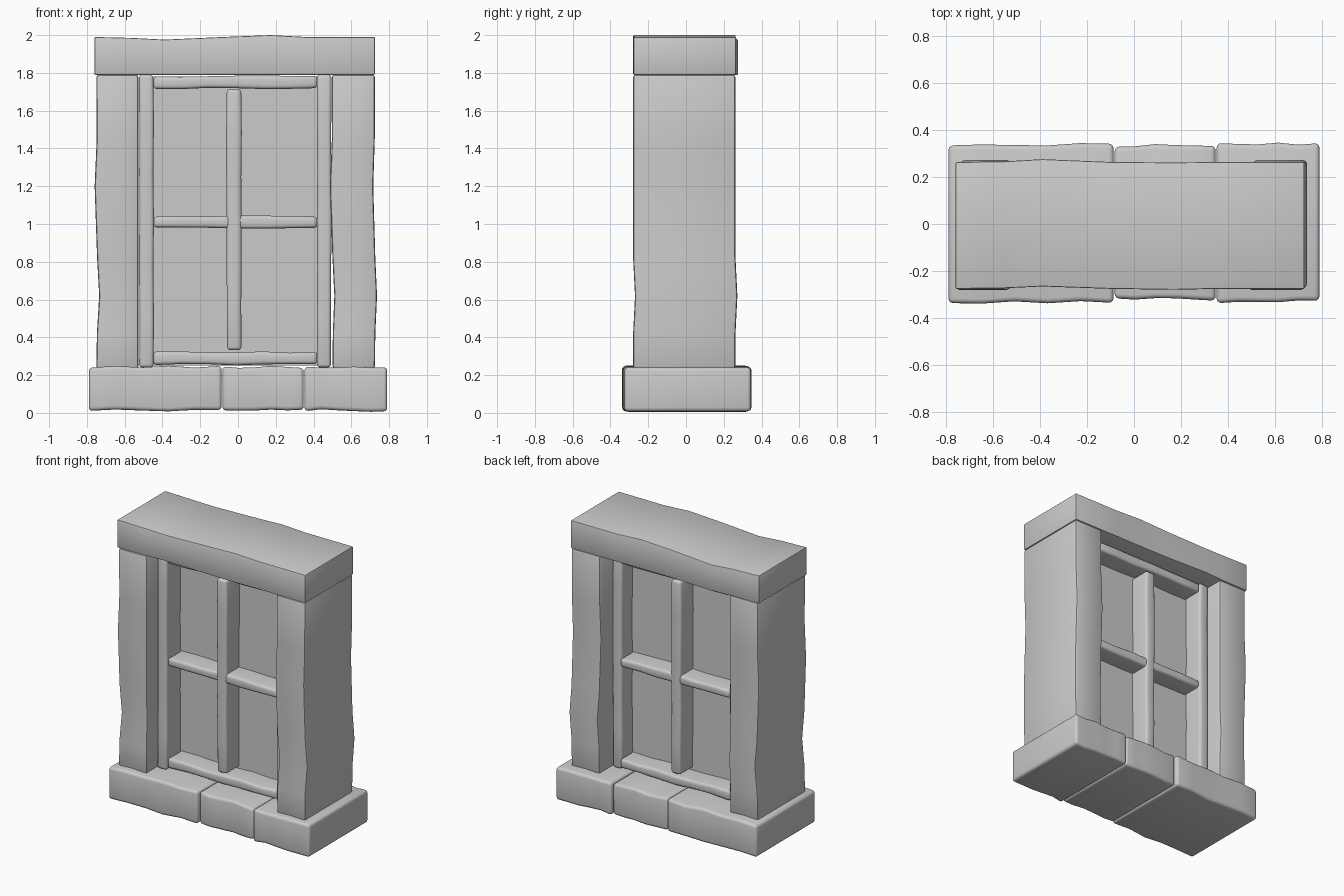
import bpy, bmesh, math, random

if "Cube" in bpy.data.objects:
    bpy.data.objects.remove(bpy.data.objects["Cube"])

random.seed(4)


def loft(name, axis, sections, bevel, segs=2):
    """Box-like beam; each section is (t, u0, u1, v0, v1) along 'x' (u=y, v=z) or 'z' (u=x, v=y)."""
    bm = bmesh.new()
    rings = []
    for t, u0, u1, v0, v1 in sections:
        corners = [(u0, v0), (u1, v0), (u1, v1), (u0, v1)]
        rings.append([bm.verts.new((t, u, v) if axis == 'x' else (u, v, t)) for u, v in corners])
    for a, b in zip(rings, rings[1:]):
        for i in range(4):
            j = (i + 1) % 4
            bm.faces.new((a[i], a[j], b[j], b[i]))
    bm.faces.new(rings[0][::-1])
    bm.faces.new(rings[-1])
    bmesh.ops.recalc_face_normals(bm, faces=bm.faces)
    if bevel:
        hard = [e for e in bm.edges if e.calc_face_angle(0) > math.radians(60)]
        bmesh.ops.bevel(bm, geom=hard, offset=bevel, segments=segs, profile=0.5,
                        affect='EDGES', clamp_overlap=True)
    mesh = bpy.data.meshes.new(name)
    bm.to_mesh(mesh)
    bm.free()
    obj = bpy.data.objects.new(name, mesh)
    bpy.context.collection.objects.link(obj)
    bpy.ops.object.select_all(action='DESELECT')
    obj.select_set(True)
    bpy.context.view_layer.objects.active = obj
    bpy.ops.object.shade_smooth_by_angle(angle=math.radians(40))
    return obj


def wobbly(name, axis, t0, t1, u0, u1, v0, v1, bevel, amount, n=7, segs=3):
    """Straight beam whose sides wander by a small random amount."""
    def j():
        return random.uniform(-amount, amount)
    secs = [(t0 + (t1 - t0) * i / (n - 1), u0 + j(), u1 + j(), v0 + j(), v1 + j())
            for i in range(n)]
    return loft(name, axis, secs, bevel, segs)


# Sill stones
for side, x0, x1, y0, y1 in (("left", -0.79, -0.087, -0.333, 0.34),
                             ("middle", -0.083, 0.348, -0.322, 0.335),
                             ("right", 0.352, 0.79, -0.331, 0.343)):
    wobbly("sill_stone_" + side, 'x', x0, x1, y0, y1, 0.012, 0.244, 0.02, 0.007, 6)

# Side posts: (z, outer x, inner x, depth shift)
left = [(0.235, -0.75, -0.527, 0), (0.42, -0.747, -0.527, 0), (0.62, -0.735, -0.527, 0.01),
        (0.82, -0.746, -0.527, 0), (1.2, -0.759, -0.527, 0), (1.45, -0.748, -0.527, 0),
        (1.79, -0.75, -0.527, 0)]
right = [(0.235, 0.725, 0.5, 0), (0.42, 0.727, 0.502, 0), (0.62, 0.736, 0.51, 0.01),
         (0.82, 0.727, 0.5, 0), (1.2, 0.716, 0.487, 0), (1.45, 0.724, 0.497, 0),
         (1.79, 0.725, 0.497, 0)]
loft("left_post", 'z', [(z, a, b, -0.28 + d, 0.262 + d) for z, a, b, d in left], 0.014)
loft("right_post", 'z', [(z, b, a, -0.28 + d, 0.262 + d) for z, a, b, d in right], 0.014)

# Lintel: (x, front y, back y, top z)
lintel = [(-0.76, -0.276, 0.264, 1.99), (-0.56, -0.274, 0.266, 1.985), (-0.39, -0.266, 0.276, 1.976),
          (-0.1, -0.276, 0.264, 1.989), (0.17, -0.28, 0.262, 2.0), (0.36, -0.276, 0.264, 1.99),
          (0.725, -0.277, 0.264, 1.99)]
loft("lintel", 'x', [(x, f, b, 1.79, t) for x, f, b, t in lintel], 0.006)

# Window frame stiles and rails
wobbly("left_stile", 'z', 0.24, 1.79, -0.522, -0.447, -0.17, 0.15, 0.018, 0.002)
wobbly("right_stile", 'z', 0.24, 1.79, 0.419, 0.494, -0.17, 0.13, 0.018, 0.002)
for name, z0, z1 in (("top_rail", 1.717, 1.783), ("bottom_rail", 0.255, 0.322)):
    wobbly(name, 'x', -0.448, 0.42, -0.16, 0.15, z0, z1, 0.018, 0.004)

# Glazing bars
wobbly("upright_glazing_bar", 'z', 0.332, 1.713, -0.06, 0.018, -0.16, 0.15, 0.018, 0.003)
wobbly("cross_glazing_bar", 'x', -0.448, 0.42, -0.155, 0.145, 0.978, 1.042, 0.018, 0.004)

# Glass pane
loft("glass_pane", 'z', [(z, -0.48, 0.45, -0.012, 0.008) for z in (0.25, 1.78)], 0)
